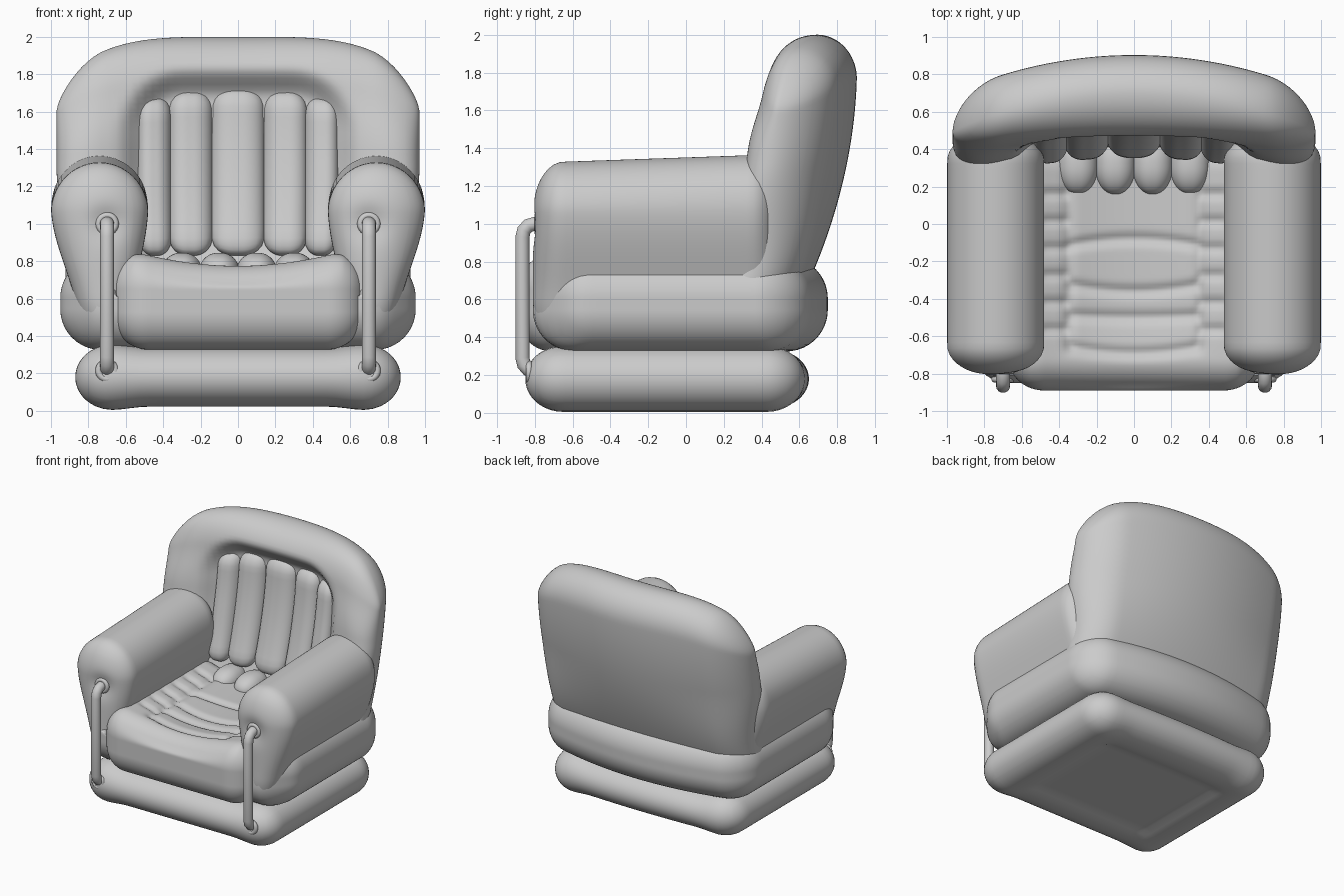
import bpy, bmesh, math
from mathutils import Vector

if "Cube" in bpy.data.objects:
    bpy.data.objects.remove(bpy.data.objects["Cube"])


def clamp(v, lo=0.0, hi=1.0):
    return max(lo, min(hi, v))


def smooth(v):
    v = clamp(v)
    return v * v * (3 - 2 * v)


def bump(d, w):
    return math.exp(-(d / w) ** 2)


def puff(name, center, half, radius, cuts=30, warp=None):
    """Inflated box: a gridded cube rounded by a radius per axis, then warped."""
    bm = bmesh.new()
    bmesh.ops.create_cube(bm, size=2)
    bmesh.ops.subdivide_edges(bm, edges=bm.edges[:], cuts=cuts, use_grid_fill=True)
    for v in bm.verts:
        p = [v.co[i] * half[i] for i in range(3)]
        core = [clamp(p[i], radius[i] - half[i], half[i] - radius[i]) for i in range(3)]
        d = Vector([(p[i] - core[i]) / radius[i] for i in range(3)]).normalized()
        q = [center[i] + core[i] + d[i] * radius[i] for i in range(3)]
        v.co = warp(*q) if warp else q
    me = bpy.data.meshes.new(name)
    bm.to_mesh(me)
    bm.free()
    me.shade_smooth()
    ob = bpy.data.objects.new(name, me)
    bpy.context.collection.objects.link(ob)
    return ob


# Base cushion, slimmer between the corners and recessed underneath
def base_warp(x, y, z):
    mid = smooth((0.68 - abs(x)) / 0.2)
    z = 0.18 + (z - 0.18) * (1 - 0.1 * mid)
    if z < 0.1:
        z += 0.02 * smooth((0.6 - abs(x)) / 0.1) * smooth((0.5 - abs(y + 0.1)) / 0.1)
    return x, y - 0.05 * x * x * smooth((y - 0.1) / 0.4), z


puff("base_cushion", (0, -0.1, 0.18), (0.87, 0.75, 0.175), (0.2, 0.2, 0.175), 34, base_warp)


# Lower bolster round the sides and back, bowed behind and hollowed under the seat
def bolster_warp(x, y, z):
    k = smooth((0.68 - abs(x)) / 0.1) * smooth((0.42 - y) / 0.1) * smooth((z - 0.6) / 0.1)
    z -= 0.28 * k
    y -= 0.18 * x * x * smooth((y - 0.1) / 0.5)
    y += 0.08 * smooth((abs(x) - 0.72) / 0.2) * smooth((-0.3 - y) / 0.3)
    return x, y, z


puff("lower_bolster", (0, -0.03, 0.575), (0.95, 0.78, 0.25), (0.22, 0.22, 0.22), 38, bolster_warp)


# Seat cushion: dished top with cross ribs and short side ribs
def seat_warp(x, y, z):
    k = smooth((z - 0.62) / 0.17)
    ax = abs(x)
    drop = (0.075 + 0.03 * smooth((y + 0.75) / 0.3)) * max(0, 1 - (x / 0.56) ** 2)
    inner = smooth((0.38 - ax) / 0.06)
    side = smooth((ax - 0.33) / 0.04) * smooth((0.53 - ax) / 0.06)
    bend = 0.035 * (x / 0.35) ** 2
    for g, s in ((-0.69, -1), (-0.5, -0.3), (-0.36, -1), (-0.08, 1)):
        drop += 0.022 * inner * bump(y - g + s * bend, 0.028)
    for i in range(6):
        drop += 0.02 * side * bump(y - 0.16 + 0.145 * i, 0.026)
    drop += 0.015 * bump(ax - 0.35, 0.03) * smooth((y + 0.72) / 0.08)
    return x, y, z - k * drop


puff("seat_cushion", (0, -0.22, 0.59), (0.67, 0.67, 0.262), (0.19, 0.17, 0.2), 70, seat_warp)

# Small rolls at the rear of the seat
for i in range(4):
    puff(f"seat_rear_roll_{i + 1}", (-0.3 + 0.2 * i, 0.32, 0.745),
         (0.108, 0.16, 0.1), (0.1, 0.15, 0.1), 14)


# Backrest: bowed, leaning, with a rounded top outline
def back_bend(x, y, z):
    ax = abs(x) / 0.97
    if z > 1.3:
        z = 1.3 + (z - 1.3) * (1 - 0.36 * ax ** 4)
    else:
        x *= 1 - 0.05 * ax ** 2 * smooth((1.3 - z) / 0.55)
    bow = 0.12 + 0.09 * smooth((z - 0.7) / 0.6)
    return x, y + 0.70 - 0.19 * (1.85 - z) ** 2 - bow * x * x, z


def back_warp(x, y, z):
    if y < 0:
        ax = abs(x) / 0.97
        y *= 1 + 0.18 * (1 - ax ** 2) * smooth((z - 1.2) / 0.4) - 0.5 * ax ** 2 * smooth((z - 1.4) / 0.5)
        # Recess for the ribbed panel, an arch with rounded corners
        arch = math.hypot(max(0, abs(x) - 0.3), max(0, z - 1.5))
        y += 0.12 * smooth(-y / 0.12) * smooth((0.35 - arch) / 0.18)
    return back_bend(x, y, z)


puff("backrest", (0, 0, 1.225), (0.97, 0.205, 0.775), (0.26, 0.205, 0.24), 48, back_warp)

# Vertical ribs of the backrest panel
for i, (x, w, top) in enumerate([(-0.447, 0.092, 1.68), (-0.253, 0.118, 1.71), (0, 0.142, 1.725),
                                 (0.253, 0.118, 1.71), (0.447, 0.092, 1.68)]):
    puff(f"back_rib_{i + 1}", (x, -0.08, (top + 0.83) / 2), (w, 0.1, (top - 0.83) / 2),
         (w * 0.85, 0.09, 0.1), 18, back_bend)


# Arms: fat roll on top tapering down to the base, dimpled at the bar
def arm_warp(side):
    def warp(x, y, z):
        t = smooth((1.1 - z) / 0.68)
        x = 0.74 - 0.025 * t + x * (1 - 0.5 * t)
        if y < -0.6:
            y += 0.03 * bump(math.hypot(x - 0.7, z - 1.0), 0.09)
        if z > 1.0:
            z += 0.035 * (y + 0.6) * smooth((z - 1.0) / 0.2)
        return side * x, y, z
    return warp


# Front bars with their collars
def bar(side, tag):
    path = [(-0.74, 1.0), (-0.80, 1.0), (-0.835, 0.99), (-0.857, 0.965), (-0.865, 0.93),
            (-0.865, 0.29), (-0.857, 0.255), (-0.835, 0.23), (-0.80, 0.215), (-0.74, 0.21)]
    cu = bpy.data.curves.new(f"front_bar_{tag}", "CURVE")
    cu.dimensions = "3D"
    cu.bevel_depth = 0.038
    cu.bevel_resolution = 5
    sp = cu.splines.new("POLY")
    sp.points.add(len(path) - 1)
    for pt, (y, z) in zip(sp.points, path):
        pt.co = (side * 0.7, y, z, 1)
    sp.use_smooth = True
    ob = bpy.data.objects.new(f"front_bar_{tag}", cu)
    bpy.context.collection.objects.link(ob)
    bpy.ops.object.select_all(action="DESELECT")
    ob.select_set(True)
    bpy.context.view_layer.objects.active = ob
    bpy.ops.object.convert(target="MESH")
    for part, y, z in (("upper", -0.785, 1.0), ("lower", -0.83, 0.215)):
        bpy.ops.mesh.primitive_torus_add(location=(side * 0.7, y, z), rotation=(math.pi / 2, 0, 0),
                                         major_radius=0.045, minor_radius=0.018,
                                         major_segments=32, minor_segments=10)
        bpy.context.object.name = f"{part}_collar_{tag}"
        bpy.context.object.data.shade_smooth()


for side, tag in ((-1, "left"), (1, "right")):
    arm = puff(f"arm_{tag}", (0, -0.155, 0.835), (0.26, 0.655, 0.495), (0.26, 0.16, 0.27), 36,
               arm_warp(side))
    if side < 0:
        arm.data.flip_normals()
    bar(side, tag)
